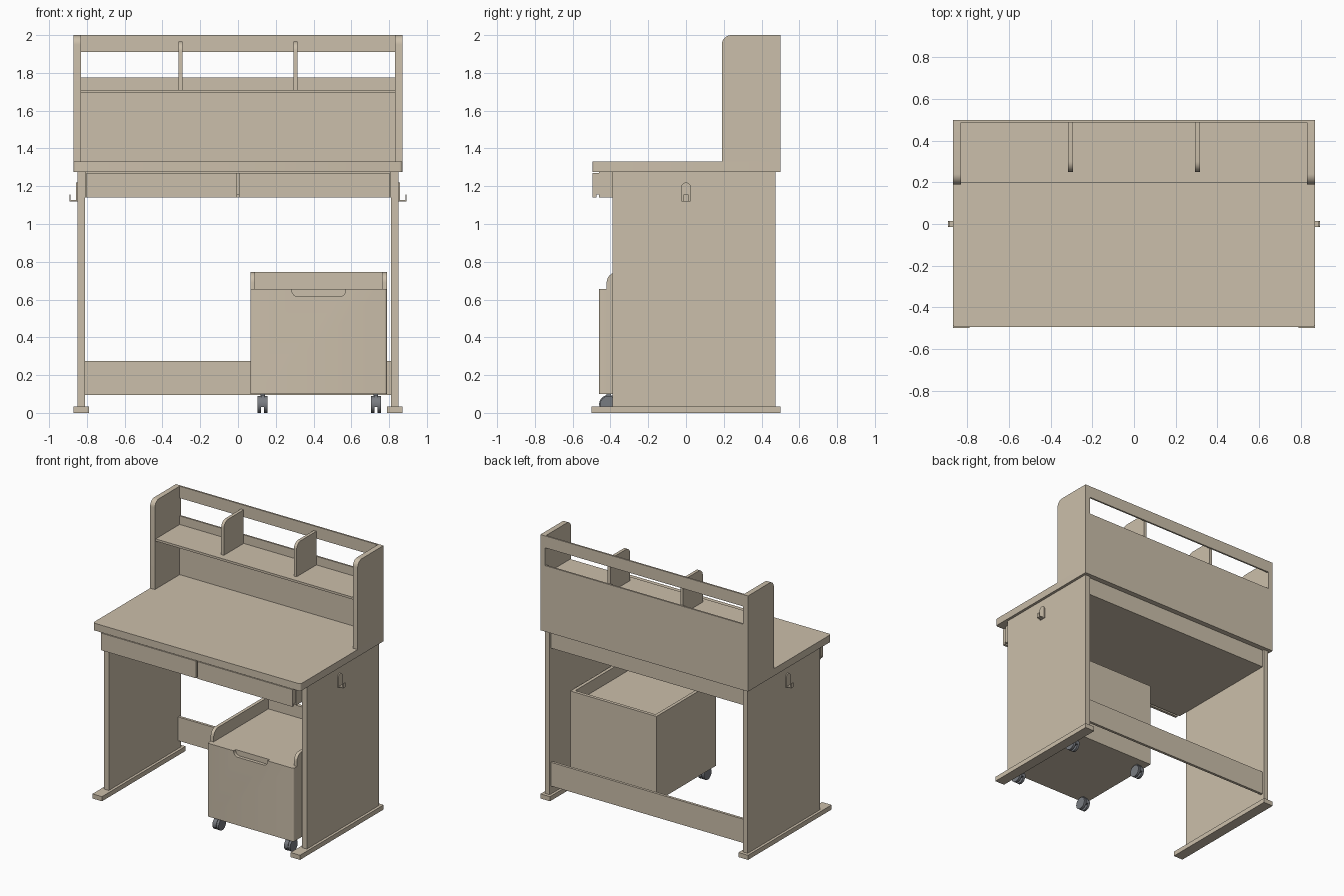
import bpy, bmesh, math
from mathutils import Matrix

if "Cube" in bpy.data.objects:
    bpy.data.objects.remove(bpy.data.objects["Cube"])


def material(name, rgb):
    m = bpy.data.materials.new(name)
    m.diffuse_color = (*rgb, 1)
    m.use_nodes = True
    m.node_tree.nodes["Principled BSDF"].inputs["Base Color"].default_value = m.diffuse_color
    return m


WOOD = material("light wood", (0.60, 0.52, 0.405))
GREY = material("caster grey", (0.19, 0.20, 0.22))


def finish(name, bm, mat, smooth=False):
    bmesh.ops.recalc_face_normals(bm, faces=bm.faces)
    me = bpy.data.meshes.new(name)
    bm.to_mesh(me)
    bm.free()
    me.materials.append(mat)
    ob = bpy.data.objects.new(name, me)
    bpy.context.collection.objects.link(ob)
    if smooth:
        bpy.ops.object.select_all(action='DESELECT')
        bpy.context.view_layer.objects.active = ob
        ob.select_set(True)
        bpy.ops.object.shade_smooth_by_angle(angle=math.radians(35))
    return ob


def box(name, x, y, z, mat=WOOD, round_front=0):
    """Box from (min, max) pairs, optionally with rounded upright front edges."""
    bm = bmesh.new()
    bmesh.ops.create_cube(bm, size=1)
    for v in bm.verts:
        v.co = [r[0] if c < 0 else r[1] for c, r in zip(v.co, (x, y, z))]
    if round_front:
        edges = [e for e in bm.edges if all(abs(v.co.y - y[0]) < 1e-6 for v in e.verts)
                 and abs(e.verts[0].co.z - e.verts[1].co.z) > 1e-6]
        bmesh.ops.bevel(bm, geom=edges, offset=round_front, segments=4,
                        profile=0.5, affect='EDGES')
    return finish(name, bm, mat, bool(round_front))


def prism(name, points, x, mat=WOOD, smooth=True):
    """Extrude a (y, z) outline along x."""
    bm = bmesh.new()
    face = bm.faces.new([bm.verts.new((x[0], py, pz)) for py, pz in points])
    ext = bmesh.ops.extrude_face_region(bm, geom=[face])
    for v in ext["geom"]:
        if isinstance(v, bmesh.types.BMVert):
            v.co.x = x[1]
    return finish(name, bm, mat, smooth)


def arc(cy, cz, r, a0, a1, n=8):
    angles = [math.radians(a0 + (a1 - a0) * i / n) for i in range(n + 1)]
    return [(cy + r * math.cos(a), cz + r * math.sin(a)) for a in angles]


def upright(y, z, r):
    """Board outline with a rounded top front corner."""
    return [(y[0], z[0]), (y[1], z[0]), (y[1], z[1])] + arc(y[0] + r, z[1] - r, r, 90, 180)


def mirrored(s, a, b):
    return (a, b) if s > 0 else (-b, -a)


# desk top with softened front corners
box("desk_top", (-0.87, 0.87), (-0.495, 0.5), (1.275, 1.33), round_front=0.015)

for s, side in ((-1, "left"), (1, "right")):
    # legs and hutch sides
    box(f"{side}_leg_panel", mirrored(s, 0.81, 0.85), (-0.39, 0.475), (0.035, 1.275))
    box(f"{side}_foot", mirrored(s, 0.79, 0.87), (-0.5, 0.5), (0, 0.035))
    prism(f"{side}_hutch_side", upright((0.19, 0.5), (1.33, 2.0), 0.05),
          mirrored(s, 0.83, 0.87))
    # shelf dividers
    prism(f"{side}_shelf_divider", upright((0.25, 0.487), (1.71, 1.965), 0.05),
          mirrored(s, 0.293, 0.316))
    # drawer fronts
    box(f"{side}_drawer_front", mirrored(s, 0.005, 0.803), (-0.495, -0.475), (1.14, 1.27))
    # bag hook: arched plate, ledge and lip
    plate = arc(0, 1.195, 0.025, 0, 180) + [(-0.025, 1.12), (0.025, 1.12)]
    prism(f"{side}_hook_plate", plate, mirrored(s, 0.85, 0.858))
    box(f"{side}_hook_ledge", mirrored(s, 0.858, 0.892), (-0.015, 0.015), (1.12, 1.127))
    box(f"{side}_hook_lip", mirrored(s, 0.886, 0.892), (-0.012, 0.012), (1.127, 1.155))

# drawer case and strip behind the finger groove
box("drawer_case", (-0.81, 0.81), (-0.46, 0.46), (1.14, 1.275))
box("drawer_groove_filler", (-0.803, 0.803), (-0.48, -0.46), (1.157, 1.27))

# hutch back, top rail and shelf
box("hutch_back", (-0.83, 0.83), (0.487, 0.5), (1.33, 1.775))
box("hutch_top_rail", (-0.83, 0.83), (0.487, 0.5), (1.91, 2.0))
box("hutch_shelf", (-0.83, 0.83), (0.2, 0.487), (1.693, 1.71))

# rear stretcher
box("rear_stretcher", (-0.81, 0.81), (0.44, 0.46), (0.095, 0.275))

# rolling cabinet
CX = (0.065, 0.788)
box("cabinet_core", (0.09, 0.763), (-0.42, 0.26), (0.10, 0.655))
for name, x in (("left", (CX[0], 0.09)), ("right", (0.763, CX[1]))):
    prism(f"cabinet_{name}_wall", upright((-0.42, 0.26), (0.10, 0.745), 0.055), x)
box("cabinet_tray_back", (0.09, 0.763), (0.235, 0.26), (0.655, 0.745))
front = box("cabinet_front", CX, (-0.46, -0.42), (0.10, 0.655), round_front=0.012)

# finger cut-out in the cabinet front
bm = bmesh.new()
outline = [(0.285, 0.70)] + arc(0.32, 0.65, 0.035, 180, 270) \
    + arc(0.535, 0.65, 0.035, 270, 360) + [(0.57, 0.70)]
face = bm.faces.new([bm.verts.new((px, -0.5, pz)) for px, pz in outline])
ext = bmesh.ops.extrude_face_region(bm, geom=[face])
for v in ext["geom"]:
    if isinstance(v, bmesh.types.BMVert):
        v.co.y = -0.435
cutter = finish("finger_cutter", bm, WOOD)
cutter.hide_render = True
cutter.hide_set(True)
cut = front.modifiers.new("finger_cut", 'BOOLEAN')
cut.object = cutter
cut.operation = 'DIFFERENCE'
cut.solver = 'EXACT'


# twin-wheel casters
def disc(name, x, y, z, r, width):
    bm = bmesh.new()
    bmesh.ops.create_cone(bm, cap_ends=True, segments=24, radius1=r, radius2=r, depth=width,
                          matrix=Matrix.Translation((x, y, z)) @ Matrix.Rotation(math.pi / 2, 4, 'Y'))
    return finish(name, bm, GREY, True)


for y, row in ((-0.41, "front"), (0.19, "rear")):
    for x, side in ((0.13, "left"), (0.73, "right")):
        tag = f"{row}_{side}_caster"
        for s in (-1, 1):
            disc(f"{tag}_wheel", x + s * 0.017, y, 0.045, 0.045, 0.018)
        hood = arc(y, 0.045, 0.05, -15, 195, 16)
        prism(f"{tag}_hood", hood, (x - 0.009, x + 0.009), GREY)
        box(f"{tag}_stem", (x - 0.012, x + 0.012), (y - 0.012, y + 0.012), (0.08, 0.10), GREY)
